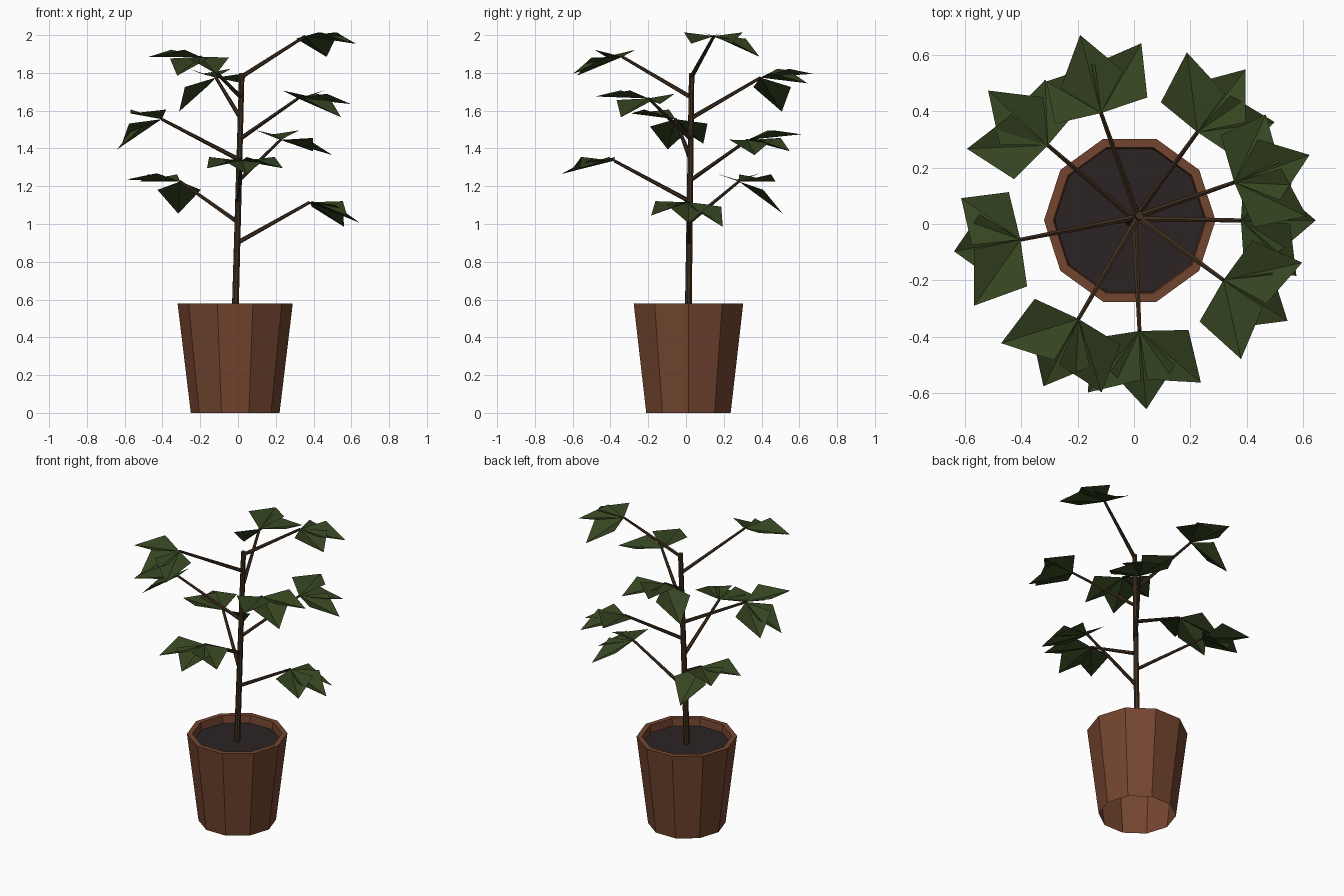
import bpy
import bmesh
from math import radians, sin, cos, pi, sqrt
from mathutils import Vector

cube = bpy.data.objects.get("Cube")
if cube:
    bpy.data.objects.remove(cube, do_unlink=True)


def material(name, rgb):
    mat = bpy.data.materials.new(name)
    mat.use_nodes = True
    mat.diffuse_color = (*rgb, 1)
    mat.node_tree.nodes["Principled BSDF"].inputs["Base Color"].default_value = (*rgb, 1)
    return mat


TERRACOTTA = material("terracotta", (0.175, 0.06, 0.029))
SOIL = material("dark_soil", (0.025, 0.017, 0.018))
BARK = material("bark", (0.053, 0.029, 0.014))
LEAF = material("leaf_green", (0.036, 0.059, 0.015))

AXIS = Vector((-0.015, 0.013, 0))
UP = Vector((0, 0, 1))


def finish(name, bm, mat):
    mesh = bpy.data.meshes.new(name)
    bm.to_mesh(mesh)
    bm.free()
    mesh.materials.append(mat)
    obj = bpy.data.objects.new(name, mesh)
    bpy.context.collection.objects.link(obj)
    return obj


def ring(bm, sides, radius, z):
    return [bm.verts.new(AXIS + Vector((radius * cos(a), radius * sin(a), z)))
            for a in (2 * pi * k / sides for k in range(sides))]


def rod(name, start, end, r1, r2, sides):
    """Tapered straight stem between two points."""
    bm = bmesh.new()
    bmesh.ops.create_cone(bm, cap_ends=True, segments=sides, radius1=r1,
                          radius2=r2, depth=(end - start).length)
    obj = finish(name, bm, BARK)
    obj.rotation_mode = "QUATERNION"
    obj.rotation_quaternion = (end - start).to_track_quat("Z", "Y")
    obj.location = (start + end) / 2
    return obj


# Ten-sided pot: outer wall, rim and inner lip, open underneath
bm = bmesh.new()
profile = [(0.235, 0), (0.305, 0.58), (0.272, 0.58), (0.264, 0.50)]
rings = [ring(bm, 10, r, z) for r, z in profile]
for low, high in zip(rings, rings[1:]):
    for k in range(10):
        j = (k + 1) % 10
        bm.faces.new((low[k], low[j], high[j], high[k]))
finish("pot", bm, TERRACOTTA)

# Soil disc
bm = bmesh.new()
bm.faces.new(ring(bm, 20, 0.265, 0.53))
finish("soil", bm, SOIL)

# Trunk, leaning slightly
FOOT = Vector((-0.015, 0.012, 0.52))
TOP = Vector((0.02, 0.03, 1.8))
rod("trunk", FOOT, TOP, 0.019, 0.015, 8)


def add_leaf(bm, base, heading, drop):
    """Diamond leaf folded upward along its midrib."""
    length = 0.288
    flat = sqrt(length ** 2 - drop ** 2) / length
    along = Vector((cos(heading) * flat, sin(heading) * flat, drop / length))
    side = UP.cross(along).normalized()
    normal = along.cross(side)
    root, tip = bm.verts.new(base), bm.verts.new(base + along * length)
    middle = base + along * 0.127 + normal * 0.038
    left = bm.verts.new(middle + side * 0.115)
    right = bm.verts.new(middle - side * 0.115)
    bm.faces.new((root, tip, left))
    bm.faces.new((root, right, tip))


# Tip height change of the left, middle and right leaf on each branch
DROPS = [
    (-0.13, -0.11, -0.07),
    (0.01, 0.0, -0.17),
    (-0.04, -0.07, -0.04),
    (0.03, -0.06, -0.08),
    (0.03, -0.16, -0.13),
    (-0.03, -0.10, 0.01),
    (-0.18, 0.02, -0.03),
    (-0.09, -0.10, 0.0),
    (-0.11, -0.04, -0.04),
]

# Branches spiral up the trunk, each ending in three leaves
for i, drops in enumerate(DROPS):
    angle = radians(137.5 * i)
    z = 0.9 + 0.11 * i
    start = FOOT.lerp(TOP, (z - FOOT.z) / (TOP.z - FOOT.z))
    end = AXIS + Vector((0.395 * cos(angle), 0.395 * sin(angle), z + 0.215))
    rod(f"branch_{i + 1}", start, end, 0.012, 0.008, 6)
    bm = bmesh.new()
    for turn, drop in zip((45, 0, -45), drops):
        add_leaf(bm, end, angle + radians(turn), drop)
    finish(f"leaves_{i + 1}", bm, LEAF)
